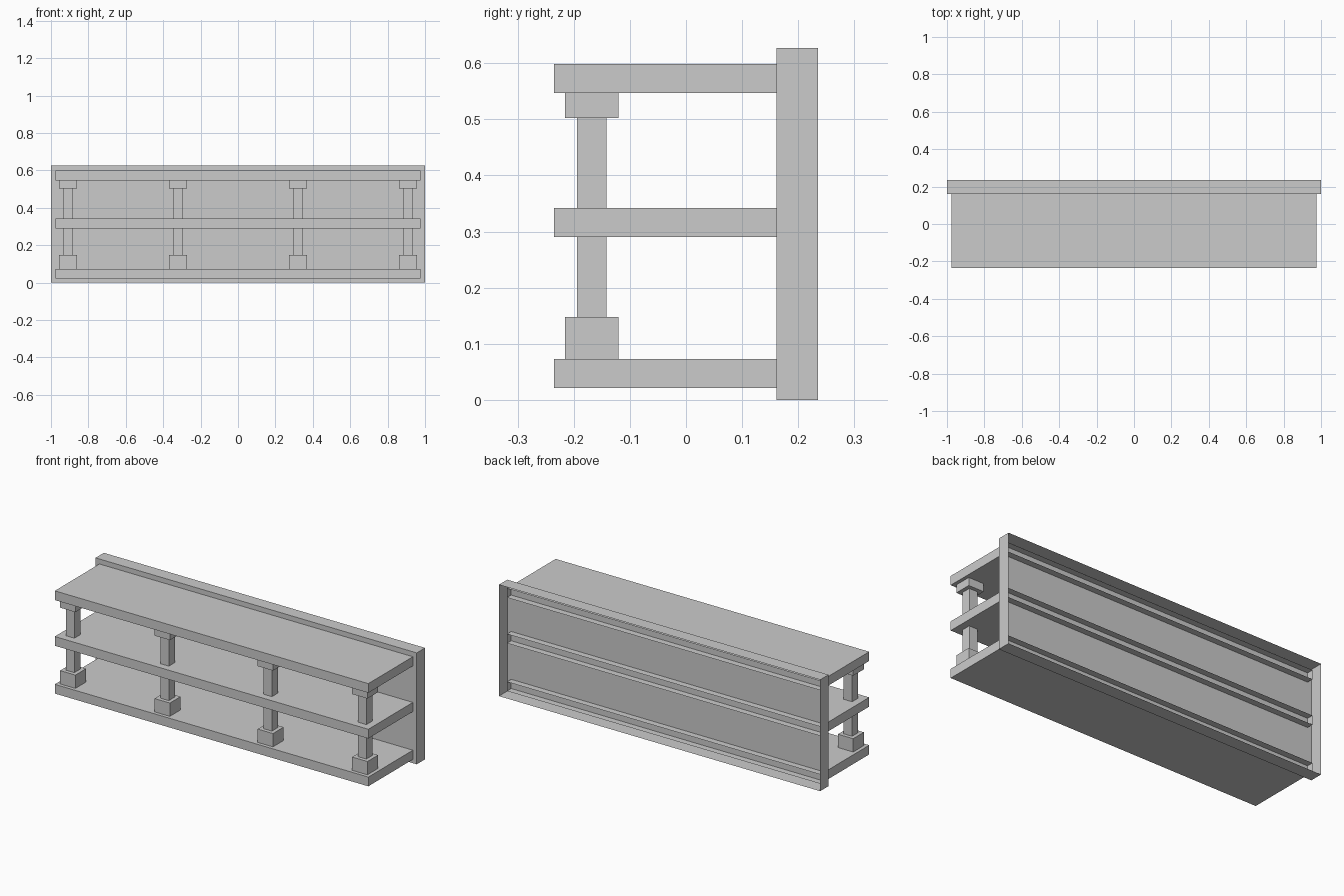
import bpy
import bmesh

if "Cube" in bpy.data.objects:
    bpy.data.objects.remove(bpy.data.objects["Cube"])


def box(name, x, y, z, open_back=False):
    """Box from (min, max) ranges; open_back leaves out the +y face."""
    bm = bmesh.new()
    bmesh.ops.create_cube(bm, size=1)
    for v in bm.verts:
        v.co = [r[0] if c < 0 else r[1] for c, r in zip(v.co, (x, y, z))]
    bm.normal_update()
    if open_back:
        back = [f for f in bm.faces if f.normal.y > 0.9]
        bmesh.ops.delete(bm, geom=back, context='FACES_ONLY')
    mesh = bpy.data.meshes.new(name)
    bm.to_mesh(mesh)
    bm.free()
    obj = bpy.data.objects.new(name, mesh)
    bpy.context.collection.objects.link(obj)
    return obj


def around(c, width):
    return (c - width / 2, c + width / 2)


# Back panel: a shallow tray, hollow from behind
box("back_panel", (-1, 1), (0.161, 0.235), (0, 0.627), open_back=True)

# Shelves: poke through the panel into the hollow, open at the rear
SHELF = 0.052
for name, z in (("bottom_shelf", 0.021), ("middle_shelf", 0.29), ("top_shelf", 0.547)):
    box(name, (-0.976, 0.976), (-0.235, 0.198), (z, z + SHELF), open_back=True)

# Four square columns, each with a base, a two-part shaft and a cap
COLUMN_Y = -0.168
for i, x in enumerate((-0.909, -0.321, 0.321, 0.909), 1):
    for part, width, z in (
        ("base", 0.095, (0.073, 0.148)),
        ("lower_shaft", 0.053, (0.148, 0.29)),
        ("upper_shaft", 0.053, (0.342, 0.502)),
        ("cap", 0.095, (0.502, 0.547)),
    ):
        box(f"column_{i}_{part}", around(x, width), around(COLUMN_Y, width), z)
